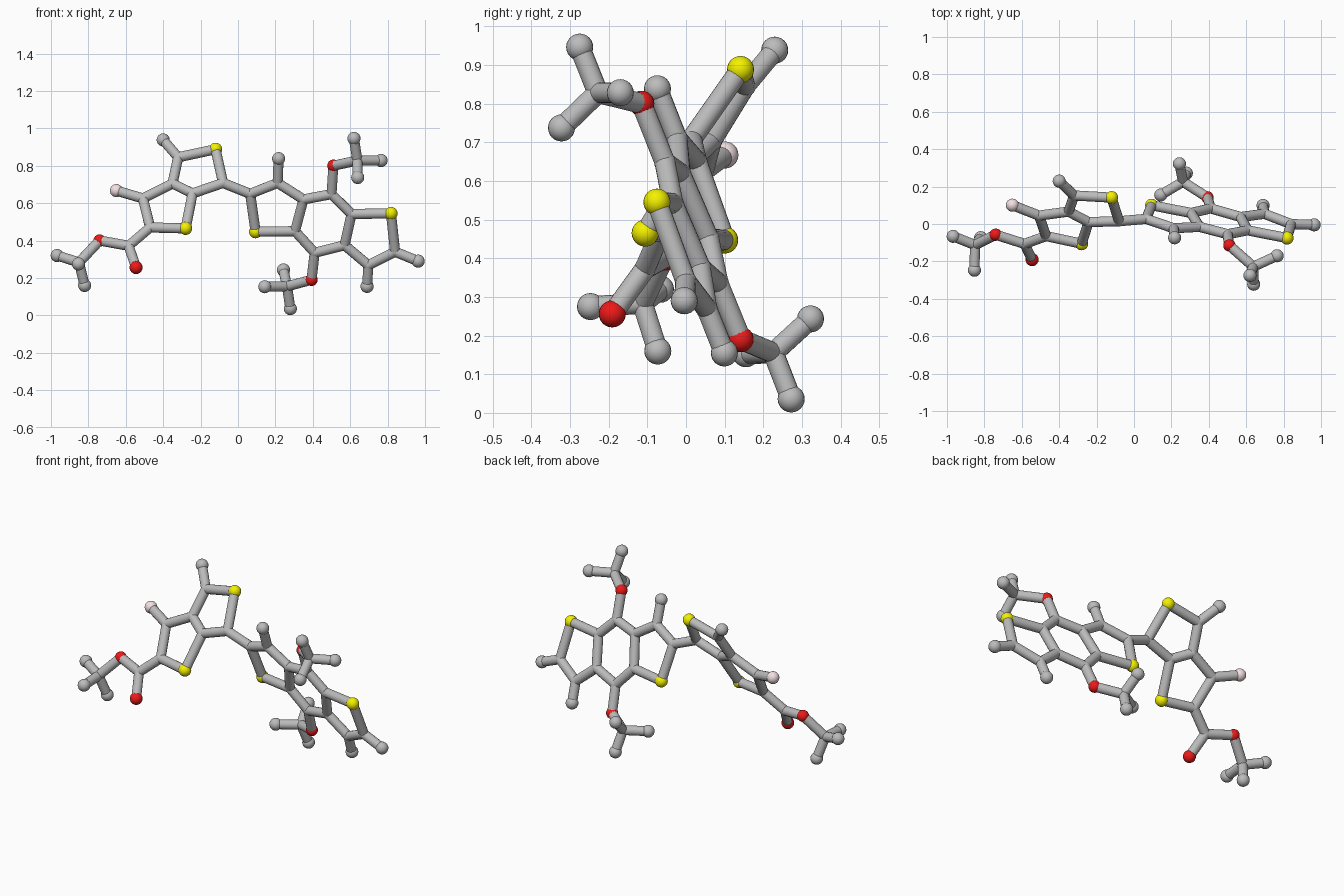
import bpy
from mathutils import Vector

if "Cube" in bpy.data.objects:
    bpy.data.objects.remove(bpy.data.objects["Cube"])

BOND_R, END_R, JOINT_R = 0.027, 0.035, 0.028


def colour(name, rgb):
    m = bpy.data.materials.new(name)
    m.diffuse_color = (*rgb, 1)
    m.use_nodes = True
    m.node_tree.nodes["Principled BSDF"].inputs["Base Color"].default_value = m.diffuse_color
    return m


MATS = {"S": colour("yellow", (0.9, 0.88, 0.0)),
        "O": colour("red", (0.85, 0.01, 0.01)),
        "F": colour("pale_pink", (0.9, 0.75, 0.77)),
        "C": colour("grey", (0.5, 0.5, 0.5))}
NAMES = {"S": "sulfur_ball", "O": "oxygen_ball", "F": "pale_ball"}
atoms = {}


def left(x, z):    # tilted plane of the left ring group
    return Vector((x, -0.467 - 0.198 * x + 0.658 * z, z))


def right(x, z):   # tilted plane of the right ring group
    return Vector((x, 0.29 - 0.19 * x - 0.385 * z, z))


# left fused rings, side group
for key, x, z in [("C1", -.32, .845), ("S1", -.12, .888), ("C2", -.08, .708),
                  ("C3", -.243, .652), ("C4", -.35, .705), ("C5", -.508, .625),
                  ("C6", -.47, .47), ("S2", -.28, .465), ("E1", -.40, .938),
                  ("F1", -.65, .667), ("C7", -.585, .372), ("O1", -.545, .256),
                  ("O2", -.74, .40), ("C8", -.85, .283)]:
    atoms[key] = left(x, z)

# right three fused rings
for key, x, z in [("C10", .065, .65), ("C11", .212, .708), ("C12", .305, .45),
                  ("C13", .35, .62), ("S3", .094, .447), ("C14", .50, .648),
                  ("C15", .607, .542), ("C16", .57, .375), ("C17", .41, .335),
                  ("S4", .818, .545), ("C18", .84, .34), ("C19", .697, .268),
                  ("E2", .217, .838), ("E3", .69, .155), ("E4", .963, .29),
                  ("O3", .51, .80), ("O4", .393, .19)]:
    atoms[key] = right(x, z)

# three-pronged tips that leave the ring planes
for key, p in {"C20": (.638, -.228, .828), "C21": (.262, .226, .155),
               "E5": (-.967, -.066, .32), "E6": (-.82, -.073, .16),
               "E7": (-.853, -.247, .275), "E8": (.62, -.275, .946),
               "E9": (.765, -.17, .828), "E10": (.64, -.322, .737),
               "E11": (.243, .322, .243), "E12": (.143, .155, .153),
               "E13": (.28, .272, .036)}.items():
    atoms[key] = Vector(p)

# chains of connected atoms
CHAINS = """C1 S1 C2 C3 C4 C1 E1
C4 C5 C6 S2 C3
C5 F1
C6 C7 O1
C7 O2 C8 E5
C8 E6
C8 E7
C2 C10 C11 C13 C12 S3 C10
C11 E2
C13 C14 C15 C16 C17 C12
C15 S4 C18 C19 C16
C18 E4
C19 E3
C14 O3 C20 E8
C20 E9
C20 E10
C17 O4 C21 E11
C21 E12
C21 E13"""


def finish(name, mat):
    o = bpy.context.object
    o.name = name
    o.data.materials.append(mat)
    bpy.ops.object.shade_smooth_by_angle()


# balls: full size at elements and ends, flush joints at inner corners
for key, p in atoms.items():
    r = JOINT_R if key[0] == "C" else END_R
    if key in ("O2", "O3", "O4"):
        r = 0.033
    bpy.ops.mesh.primitive_uv_sphere_add(segments=20, ring_count=12, radius=r, location=p)
    base = NAMES.get(key[0], "joint" if key[0] == "C" else "end_ball")
    finish(f"{base}_{key[1:]}", MATS.get(key[0], MATS["C"]))

# rods
for chain in CHAINS.splitlines():
    keys = chain.split()
    for a, b in zip(keys, keys[1:]):
        d = atoms[b] - atoms[a]
        bpy.ops.mesh.primitive_cylinder_add(
            vertices=16, radius=BOND_R, depth=d.length,
            location=(atoms[a] + atoms[b]) / 2,
            rotation=d.to_track_quat("Z", "Y").to_euler())
        finish(f"rod_{a}_{b}", MATS["C"])
